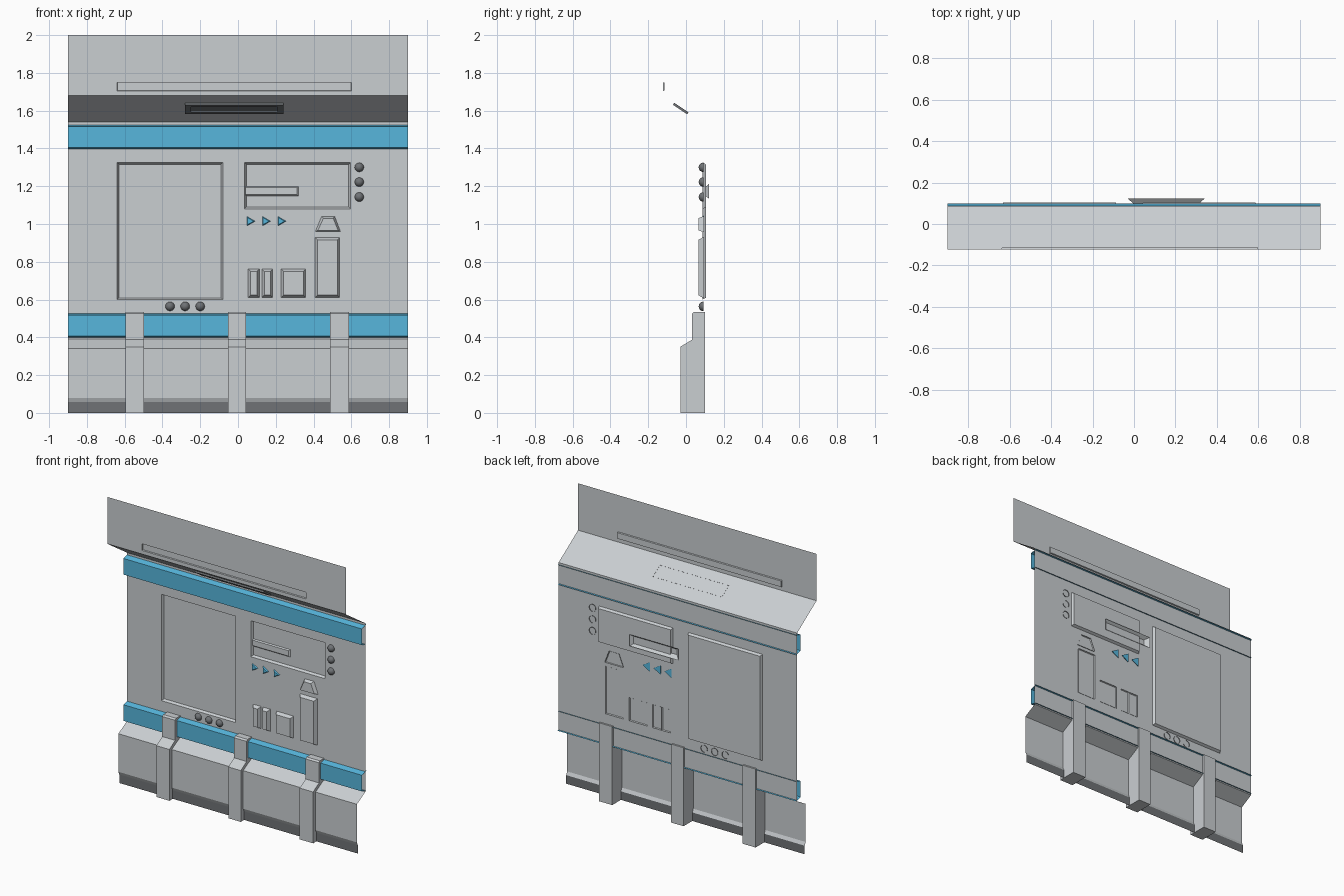
import bpy, bmesh, math

if "Cube" in bpy.data.objects:
    bpy.data.objects.remove(bpy.data.objects["Cube"])


def material(name, rgb):
    m = bpy.data.materials.new(name)
    m.diffuse_color = (*rgb, 1)
    m.use_nodes = True
    m.node_tree.nodes["Principled BSDF"].inputs["Base Color"].default_value = m.diffuse_color
    return m


GREY = material("light_grey", (0.59, 0.62, 0.64))
BLUE = material("blue", (0.095, 0.47, 0.72))
DARK = material("dark_grey", (0.16, 0.17, 0.18))

HALF = 0.9       # half width
WALL = 0.088     # y of the main wall
TOP = -0.122     # y of the upper fascia


def finish(name, bm, mat):
    me = bpy.data.meshes.new(name)
    bm.to_mesh(me)
    bm.free()
    me.materials.append(mat)
    ob = bpy.data.objects.new(name, me)
    bpy.context.collection.objects.link(ob)
    return ob


def strip(name, path, mat, x0=-HALF, x1=HALF, closed=False):
    """Sweep a (y, z) path along x; a closed path gets end caps."""
    bm = bmesh.new()
    a = [bm.verts.new((x0, y, z)) for y, z in path]
    b = [bm.verts.new((x1, y, z)) for y, z in path]
    n = len(path)
    for i in range(n if closed else n - 1):
        j = (i + 1) % n
        bm.faces.new((a[i], a[j], b[j], b[i]))
    if closed:
        bm.faces.new(a)
        bm.faces.new(b[::-1])
        bmesh.ops.recalc_face_normals(bm, faces=bm.faces)
    return finish(name, bm, mat)


def sheet(name, y, z0, z1, holes, mat):
    """Flat front-facing sheet with rectangular holes (x0, x1, z0, z1)."""
    xs = sorted({-HALF, HALF, *[v for h in holes for v in h[:2]]})
    zs = sorted({z0, z1, *[v for h in holes for v in h[2:]]})
    bm = bmesh.new()
    g = [[bm.verts.new((x, y, z)) for z in zs] for x in xs]
    for i in range(len(xs) - 1):
        for k in range(len(zs) - 1):
            cx, cz = (xs[i] + xs[i + 1]) / 2, (zs[k] + zs[k + 1]) / 2
            if not any(h[0] < cx < h[1] and h[2] < cz < h[3] for h in holes):
                bm.faces.new((g[i][k], g[i + 1][k], g[i + 1][k + 1], g[i][k + 1]))
    return finish(name, bm, mat)


def rect(x0, x1, z0, z1, inset=0.0):
    x0, x1, z0, z1 = x0 + inset, x1 - inset, z0 + inset, z1 - inset
    return [(x0, z0), (x1, z0), (x1, z1), (x0, z1)]


def loft(name, loops, mat, back=False):
    """Bridge (polygon, y) loops and cap the last one."""
    bm = bmesh.new()
    rings = [[bm.verts.new((x, y, z)) for x, z in poly] for poly, y in loops]
    for a, b in zip(rings, rings[1:]):
        for i in range(len(a)):
            j = (i + 1) % len(a)
            bm.faces.new((a[i], a[j], b[j], b[i]))
    bm.faces.new(rings[-1])
    if back:
        bm.faces.new(rings[0][::-1])
    return finish(name, bm, mat)


# Main wall with its two recessed panels
screen = (-0.64, -0.08, 0.60, 1.325)
display = (0.035, 0.595, 1.08, 1.325)
sheet("main_wall", WALL, 0.39, 1.54, [screen, display], GREY)
for name, r in (("screen_recess", screen), ("display_recess", display)):
    loft(name, [(rect(*r), WALL), (rect(*r, 0.009), 0.105)], GREY)

# Raised slot inside the display
loft("display_slot", [(rect(-0.03, 0.34, 1.133, 1.212), 0.122),
                      (rect(0.0, 0.312, 1.155, 1.192), 0.097)], GREY)

# Upper fascia with long groove, and the sloping soffit
groove = (-0.64, 0.60, 1.705, 1.75)
sheet("upper_fascia", TOP, 1.68, 2.0, [groove], GREY)
loft("fascia_groove", [(rect(*groove), TOP), (rect(*groove, 0.002), -0.113)], GREY)
strip("soffit", [(TOP, 1.68), (WALL, 1.54)], GREY)

# Lamp frame on the soffit
outer, inner = rect(-0.26, 0.26, -0.045, 0.045), rect(-0.23, 0.23, -0.022, 0.022)
lamp = loft("soffit_lamp", [(outer, 0.001), (outer, -0.011),
                            (inner, -0.011), (inner, -0.004)], DARK)
lamp.rotation_euler.x = math.atan2(0.21, 0.14)
lamp.location = (-0.02, -0.025, 1.6153)

# Blue channels across the wall
for name, z in (("upper_band", 1.394), ("lower_band", 0.396)):
    strip(name, [(0.098, z + 0.134), (0.05, z + 0.121),
                 (0.05, z + 0.011), (0.098, z)], BLUE)

# Sloped plinth and kick board
strip("plinth", [(WALL, 0.39), (-0.004, 0.34), (-0.004, 0.08), (0.006, 0.058)], GREY)
strip("kick_board", [(0.006, 0.058), (0.006, 0.0)], DARK)

# Three stepped columns
column = [(-0.03, 0), (-0.03, 0.35), (0.033, 0.388), (0.033, 0.525),
          (0.043, 0.535), (0.10, 0.535), (0.10, 0)]
for i, (x0, x1) in enumerate(((-0.595, -0.497), (-0.052, 0.042), (0.487, 0.588))):
    strip(f"column_{i + 1}", column, GREY, x0, x1, closed=True)

# Raised housings
BACK, FRONT = 0.095, 0.065
housings = {"tall_housing": (0.405, 0.542, 0.607, 0.932),
            "small_housing": (0.225, 0.362, 0.607, 0.765),
            "split_housing_left": (0.05, 0.117, 0.607, 0.765),
            "split_housing_right": (0.123, 0.187, 0.607, 0.765)}
for name, r in housings.items():
    loft(name, [(rect(*r), BACK), (rect(*r, 0.016), FRONT)], GREY)
loft("hood", [([(0.405, 0.957), (0.547, 0.957), (0.515, 1.042), (0.44, 1.042)], BACK),
              ([(0.423, 0.966), (0.53, 0.966), (0.504, 1.03), (0.452, 1.03)], FRONT)], GREY)

# Blue arrow markers
for i in range(3):
    x = 0.043 + 0.082 * i
    loft(f"arrow_{i + 1}",
         [([(x, 0.983), (x + 0.054, 1.015), (x, 1.047)], BACK),
          ([(x + 0.008, 0.997), (x + 0.04, 1.015), (x + 0.008, 1.033)], 0.08)],
         BLUE, back=True)

# Domed buttons
spots = [(0.642, 1.30), (0.642, 1.222), (0.642, 1.143)]
spots += [(-0.36, 0.564), (-0.28, 0.564), (-0.20, 0.564)]
for i, (x, z) in enumerate(spots):
    bm = bmesh.new()
    bmesh.ops.create_uvsphere(bm, u_segments=16, v_segments=10, radius=0.025)
    bmesh.ops.delete(bm, geom=[v for v in bm.verts if v.co.z < -0.001], context='VERTS')
    for f in bm.faces:
        f.smooth = True
    dome = finish(f"button_{i + 1}", bm, DARK)
    dome.rotation_euler.x = math.pi / 2
    dome.location = (x, 0.092, z)
